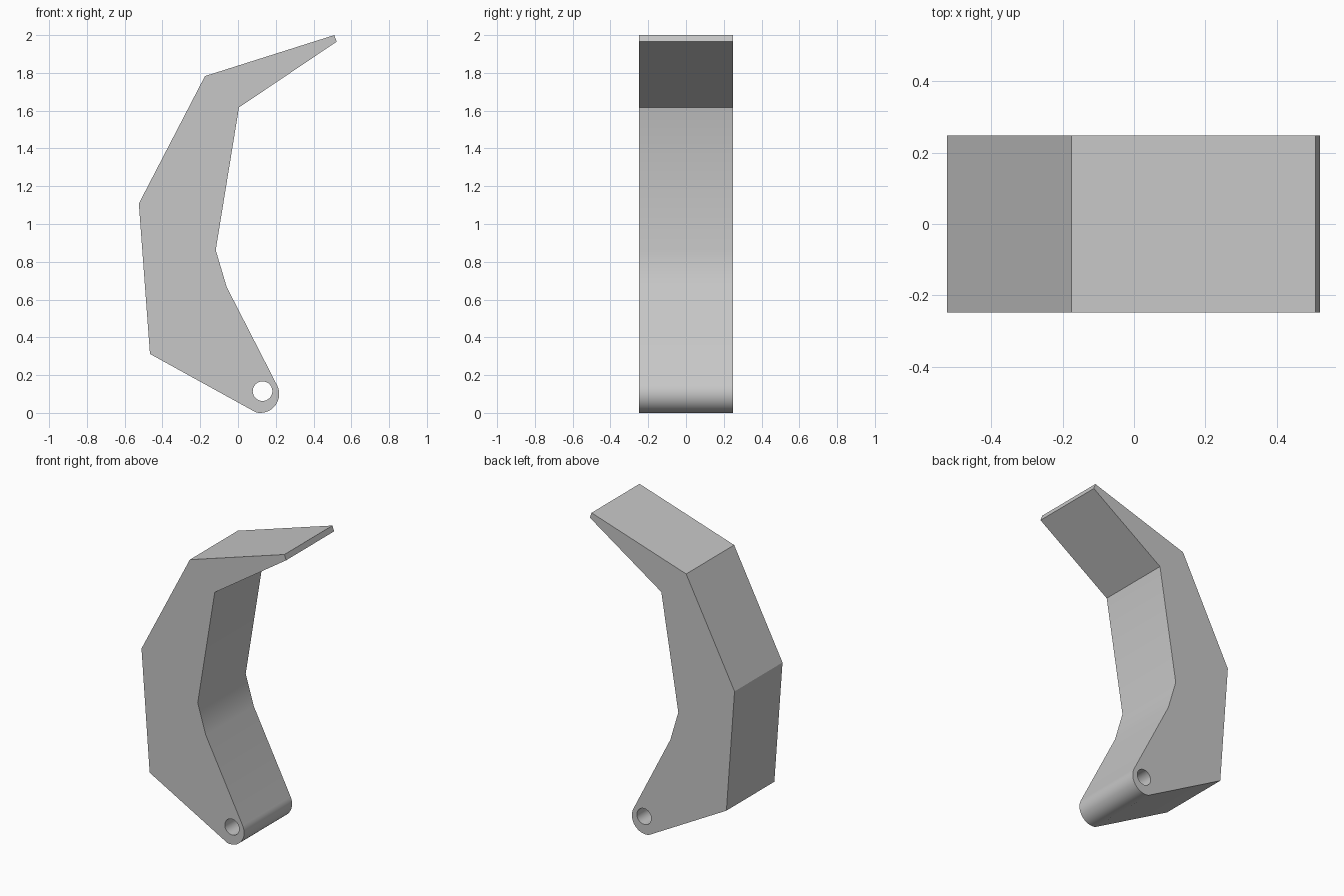
import bpy, bmesh
from math import radians, cos, sin

cube = bpy.data.objects.get("Cube")
if cube:
    bpy.data.objects.remove(cube)

HALF_DEPTH = 0.248


def arc(cx, cz, r, start, end, steps):
    """Points on an arc in the x-z plane, angles in degrees."""
    angles = [radians(start + (end - start) * i / steps) for i in range(steps + 1)]
    return [(cx + r * cos(a), cz + r * sin(a)) for a in angles]


# Side profile: hooked tip, inner edge, rounded pivot end, outer edge
outline = [(-0.175, 1.783), (0.51, 2.0), (0.522, 1.965), (0.005, 1.617),
           (-0.118, 0.862), (-0.06, 0.667)]
outline += arc(0.118, 0.1, 0.1, 27, -103, 16)
outline += [(-0.466, 0.312), (-0.525, 1.108)]

# Pivot hole
hole = arc(0.13, 0.115, 0.052, 0, 360, 32)[:-1]

# Fill the profile around the hole, then extrude it through the depth
bm = bmesh.new()
edges = []
for loop in (outline, hole):
    verts = [bm.verts.new((x, -HALF_DEPTH, z)) for x, z in loop]
    edges += [bm.edges.new((v, verts[i - 1])) for i, v in enumerate(verts)]
bmesh.ops.triangle_fill(bm, edges=edges, use_beauty=True, normal=(0, -1, 0))
result = bmesh.ops.extrude_face_region(bm, geom=bm.faces[:], use_keep_orig=True)
moved = [g for g in result["geom"] if isinstance(g, bmesh.types.BMVert)]
bmesh.ops.translate(bm, verts=moved, vec=(0, 2 * HALF_DEPTH, 0))
bmesh.ops.recalc_face_normals(bm, faces=bm.faces[:])

mesh = bpy.data.meshes.new("hooked_arm")
bm.to_mesh(mesh)
bm.free()
arm = bpy.data.objects.new("hooked_arm", mesh)
bpy.context.collection.objects.link(arm)

# Plain grey finish
grey = bpy.data.materials.new("light_grey")
grey.use_nodes = True
colour = (0.57, 0.57, 0.57, 1)
grey.diffuse_color = colour
grey.node_tree.nodes["Principled BSDF"].inputs["Base Color"].default_value = colour
mesh.materials.append(grey)

# Smooth the rounded end, hole and gentle inner bend only
bpy.ops.object.select_all(action="DESELECT")
arm.select_set(True)
bpy.context.view_layer.objects.active = arm
bpy.ops.object.shade_smooth_by_angle(angle=radians(30))
